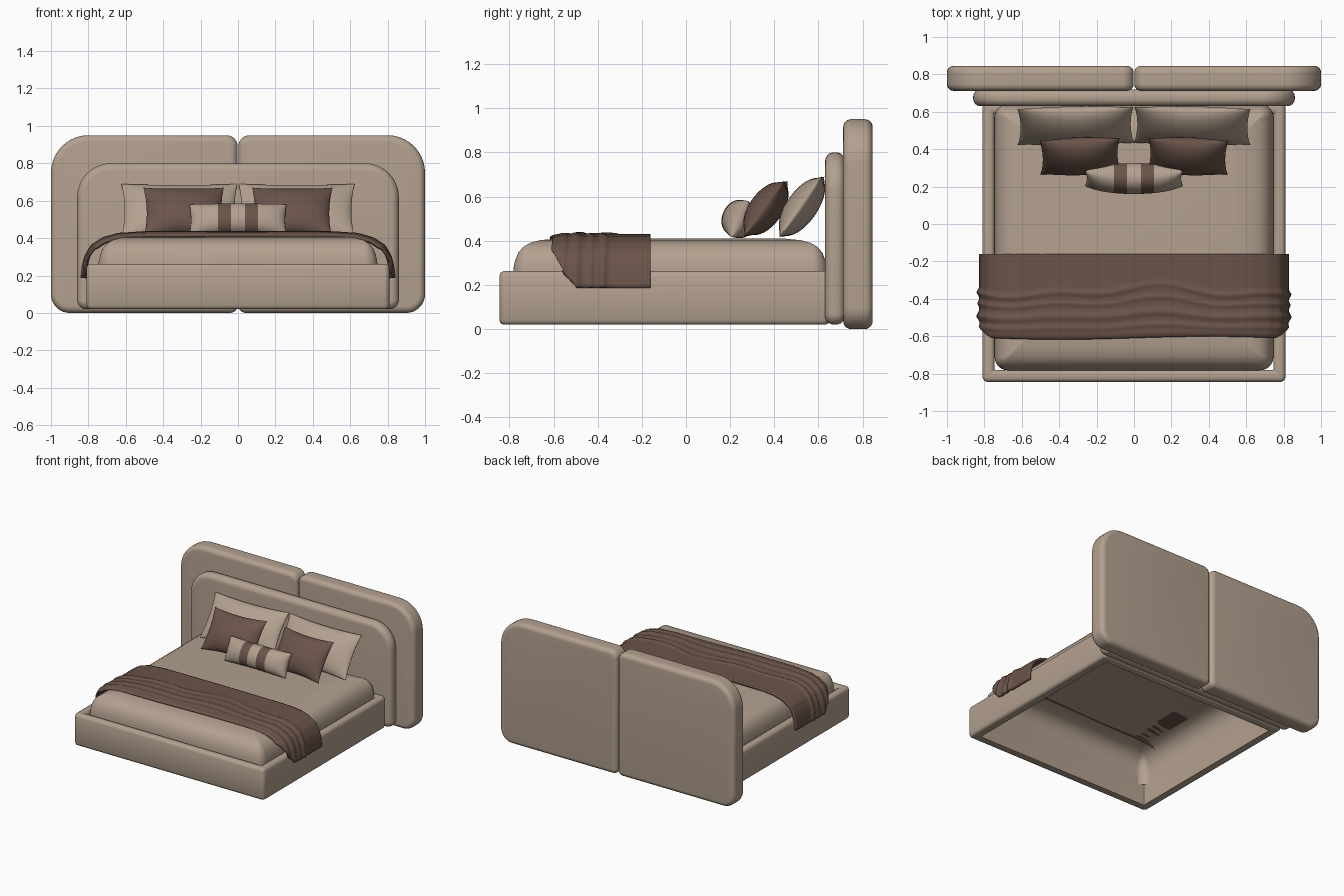
import bpy, bmesh, math
from mathutils import Vector

cube = bpy.data.objects.get("Cube")
if cube:
    bpy.data.objects.remove(cube, do_unlink=True)


def make_material(name, rgb):
    m = bpy.data.materials.new(name)
    m.use_nodes = True
    m.diffuse_color = (*rgb, 1)
    bsdf = next(n for n in m.node_tree.nodes if n.type == "BSDF_PRINCIPLED")
    bsdf.inputs["Base Color"].default_value = (*rgb, 1)
    bsdf.inputs["Roughness"].default_value = 0.8
    return m


TAN = make_material("beige fabric", (0.45, 0.355, 0.275))
BROWN = make_material("brown fabric", (0.145, 0.088, 0.068))


def finish(name, bm, mats, angle=50):
    bmesh.ops.recalc_face_normals(bm, faces=bm.faces)
    mesh = bpy.data.meshes.new(name)
    bm.to_mesh(mesh)
    bm.free()
    for m in mats:
        mesh.materials.append(m)
    ob = bpy.data.objects.new(name, mesh)
    bpy.context.scene.collection.objects.link(ob)
    bpy.ops.object.select_all(action="DESELECT")
    ob.select_set(True)
    bpy.context.view_layer.objects.active = ob
    bpy.ops.object.shade_smooth_by_angle(angle=math.radians(angle))
    return ob


def round_rect(rect, radii, inset, steps=10):
    """Rounded rectangle points; radii start at the high/high corner."""
    a0, a1, b0, b1 = rect
    corners = [(a1, b1, -1, -1), (a0, b1, 1, -1), (a0, b0, 1, 1), (a1, b0, -1, 1)]
    pts = []
    for i, (a, b, sa, sb) in enumerate(corners):
        r = max(radii[i] - inset, 0.004)
        for k in range(steps + 1):
            t = math.pi / 2 * (i + k / steps)
            pts.append((a + sa * (inset + r) + r * math.cos(t),
                        b + sb * (inset + r) + r * math.sin(t)))
    return pts


def loft(name, rect, radii, rings, axis, caps=(True, True), closed=False):
    """Skin inset copies of a rounded rectangle; rings are (inset, depth)."""
    bm = bmesh.new()
    loops = []
    for inset, d in rings:
        pts = round_rect(rect, radii, inset)
        loops.append([bm.verts.new((a, b, d) if axis == "z" else (a, d, b))
                      for a, b in pts])
    pairs = list(zip(loops, loops[1:]))
    if closed:
        pairs.append((loops[-1], loops[0]))
    for lo, hi in pairs:
        n = len(lo)
        for i in range(n):
            j = (i + 1) % n
            bm.faces.new((lo[i], lo[j], hi[j], hi[i]))
    for use, loop in zip(caps, (loops[0], loops[-1])):
        if use:
            bm.faces.new(loop)
    return finish(name, bm, [TAN])


def soft_edges(d0, d1, b, n=6):
    """Rings for a slab whose two faces have rounded rims."""
    q = [(b * (1 - math.sin(t)), b * (1 - math.cos(t)))
         for t in (math.pi / 2 * k / n for k in range(n + 1))]
    return [(i, d0 + d) for i, d in q] + [(i, d1 - d) for i, d in reversed(q)]


# Headboard: two wide outer panels and a padded inner panel
for side, sx in (("left", 1), ("right", -1)):
    rect = (0.002, 1.0, 0.0, 0.95) if sx > 0 else (-1.0, -0.002, 0.0, 0.95)
    radii = (0.2, 0.06, 0.04, 0.1) if sx > 0 else (0.06, 0.2, 0.1, 0.04)
    loft(f"{side}_headboard_panel", rect, radii, soft_edges(0.712, 0.845, 0.035), "y")
loft("inner_headboard", (-0.86, 0.86, 0.02, 0.8), (0.18, 0.18, 0.05, 0.05),
     soft_edges(0.63, 0.72, 0.04), "y")

# Bed frame: hollow upholstered ring
WALL, B = 0.065, 0.018
frame_rings = [(B, 0.02), (B / 3, 0.025), (0, 0.04), (0, 0.24), (B / 3, 0.255), (B, 0.262),
               (WALL - B, 0.262), (WALL - B / 3, 0.255), (WALL, 0.24), (WALL, 0.02)]
loft("bed_frame", (-0.81, 0.81, -0.845, 0.65), (0.03,) * 4, frame_rings, "z",
     caps=(False, False), closed=True)

# Mattress: open shell with a rounded top rim
mattress_rings = [(0.0, 0.17), (0.0, 0.27), (0.008, 0.31), (0.022, 0.345), (0.045, 0.372),
                  (0.075, 0.39), (0.12, 0.402), (0.2, 0.41)]
loft("mattress", (-0.745, 0.745, -0.782, 0.64), (0.07,) * 4, mattress_rings, "z",
     caps=(False, True))

# Throw blanket draped across the bed
DRAPE = [Vector(p) for p in ((0, 0.43), (0.5, 0.428), (0.64, 0.418), (0.72, 0.395),
                             (0.78, 0.355), (0.81, 0.3), (0.822, 0.25), (0.828, 0.187))]
LENGTHS = [(b - a).length for a, b in zip(DRAPE, DRAPE[1:])]
TOTAL = sum(LENGTHS)


def drape_at(s):
    """Point and outward normal at a signed arc fraction from the middle."""
    d = abs(s) * TOTAL
    for a, b, ln in zip(DRAPE, DRAPE[1:], LENGTHS):
        if d <= ln + 1e-6:
            break
        d -= ln
    p, t = a.lerp(b, d / ln), (b - a).normalized()
    sign = 1 if s >= 0 else -1
    return Vector((sign * p.x, p.y)), Vector((-sign * t.y, t.x))


def fold_height(x, y, s):
    """Soft ridges running along the blanket, strongest near its front."""
    fade = min(1, max(0, (-0.27 - y) / 0.08))
    wave = 0.012 * math.sin(5 * x + 1) + 0.008 * math.sin(11 * x)
    h = 0
    for c, w, amp in ((-0.36, 0.016, 0.011), (-0.42, 0.013, 0.008), (-0.49, 0.02, 0.012),
                      (-0.55, 0.014, 0.008)):
        h += amp * math.exp(-((y - c - wave * (1 + 8 * (c + 0.5))) / w) ** 2)
    return fade * h * (0.75 + 0.5 * abs(s) ** 4)


bm = bmesh.new()
NS, NV = 110, 56
rows = []
for j in range(NV + 1):
    v = j / NV
    y0 = -0.16 - 0.45 * v
    front = max(0, (v - 0.72) / 0.28)
    reach = 1 - 0.2 * front ** 1.6
    row = []
    for i in range(NS + 1):
        s = (2 * i / NS - 1) * reach
        p, n = drape_at(s)
        h = fold_height(p.x, y0, s) - 0.012 * max(0, (v - 0.93) / 0.07) ** 2
        y = y0 + 0.008 * math.sin(4 * p.x) * front
        row.append(bm.verts.new((p.x + n.x * h, y, p.y + n.y * h)))
    rows.append(row)
for r0, r1 in zip(rows, rows[1:]):
    for i in range(NS):
        bm.faces.new((r0[i], r0[i + 1], r1[i + 1], r1[i]))
blanket = finish("throw_blanket", bm, [BROWN])
solid = blanket.modifiers.new("thickness", "SOLIDIFY")
solid.thickness = 0.018
solid.offset = -1 if blanket.data.polygons[NS * NV // 2].normal.z > 0 else 1


def pillow(name, size, centre, lean, turn, mats, pinch=0.07, power=0.6, band=None, n=44):
    """Stuffed cushion with pointed corners, leaning back by an angle."""
    w, t, h = (k / 2 for k in size)
    bm = bmesh.new()
    ticks = [math.sin(math.pi / 2 * (2 * k / n - 1)) for k in range(n + 1)]
    for side in (-1, 1):
        grid = []
        for v in ticks:
            grid.append([])
            for u in ticks:
                x = w * u * (1 - pinch * (1 - v * v) * u * u)
                z = h * v * (1 - pinch * 1.5 * (1 - u * u) * v * v)
                puff = max(0, (1 - u * u) * (1 - v * v)) ** power
                grid[-1].append(bm.verts.new((x, side * t * puff, z)))
        for a, b in zip(grid, grid[1:]):
            for i in range(n):
                bm.faces.new((a[i], a[i + 1], b[i + 1], b[i]))
    bmesh.ops.remove_doubles(bm, verts=bm.verts, dist=1e-5)
    if band:
        for f in bm.faces:
            f.material_index = int(band[0] < abs(f.calc_center_median().x) < band[1])
    ob = finish(name, bm, mats, 80)
    ob.location = centre
    ob.rotation_euler = (-math.radians(lean), 0, math.radians(turn))


# Cushions: mirrored back and middle pairs, banded bolster in front
for side, sx in (("left", 1), ("right", -1)):
    pillow(f"{side}_back_pillow", (0.62, 0.14, 0.335), (sx * 0.312, 0.525, 0.553),
           35, sx * -1, [TAN], pinch=0.05)
    pillow(f"{side}_middle_pillow", (0.43, 0.15, 0.31), (sx * 0.288, 0.362, 0.545),
           36, sx * -2, [BROWN])
pillow("front_bolster", (0.52, 0.16, 0.18), (0.0, 0.243, 0.498), 25, 0, [TAN, BROWN],
       pinch=0.03, power=0.45, band=(0.04, 0.102))
